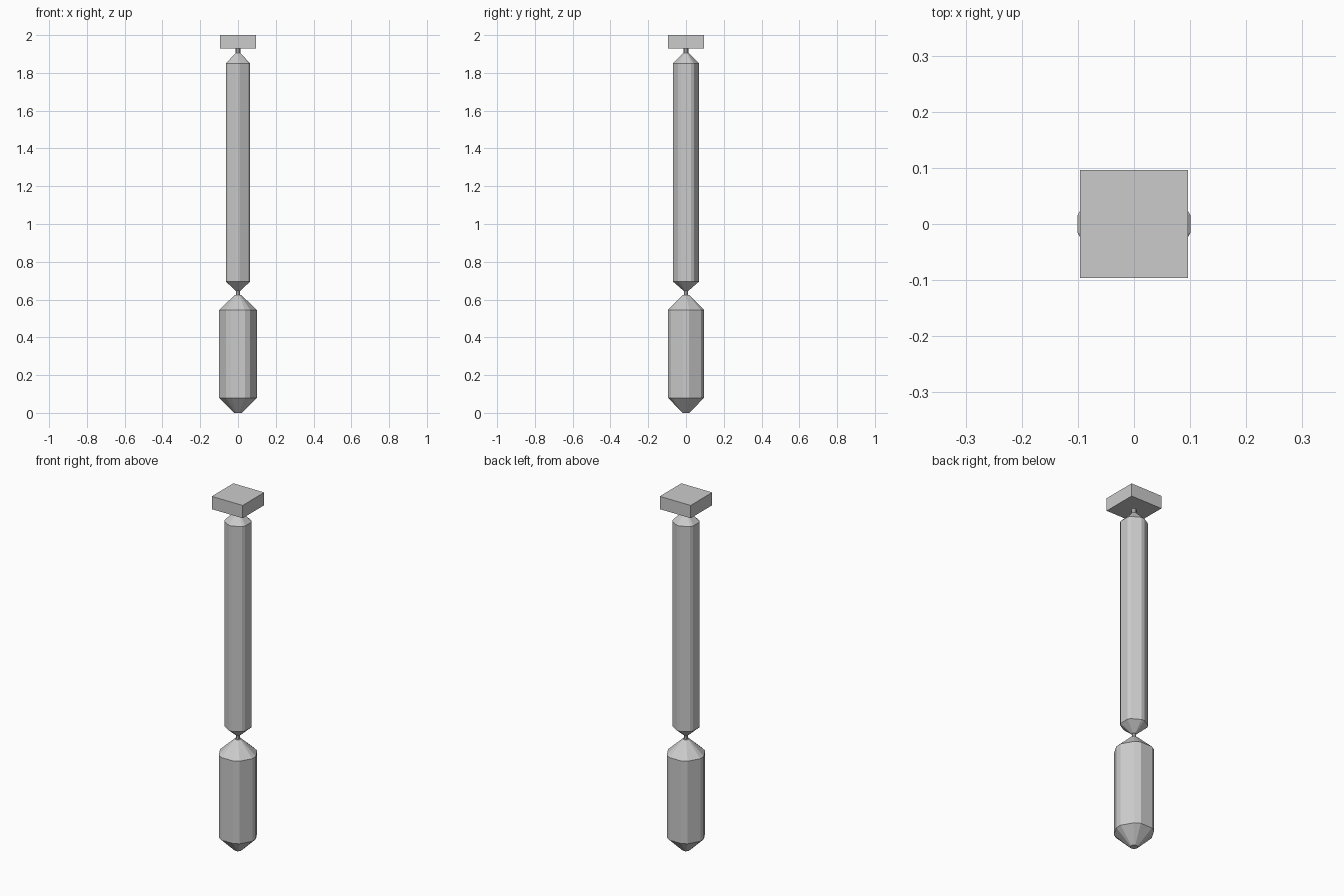
import bpy, bmesh
from math import cos, sin, pi, atan2, hypot

if "Cube" in bpy.data.objects:
    bpy.data.objects.remove(bpy.data.objects["Cube"])


def loft(name, section, levels):
    """Stack scaled copies of a cross-section; levels = (z, scale)."""
    bm = bmesh.new()
    rings = [[bm.verts.new((x * s, y * s, z)) for x, y in section] for z, s in levels]
    n = len(section)
    for a, b in zip(rings, rings[1:]):
        for i in range(n):
            j = (i + 1) % n
            bm.faces.new((a[i], a[j], b[j], b[i]))
    bm.faces.new(rings[0][::-1])
    bm.faces.new(rings[-1])
    bmesh.ops.recalc_face_normals(bm, faces=bm.faces)
    me = bpy.data.meshes.new(name)
    bm.to_mesh(me)
    bm.free()
    ob = bpy.data.objects.new(name, me)
    bpy.context.collection.objects.link(ob)
    return ob


def chamfered_hexagon(apothem, half_width, first_angle):
    """Hexagon with cut corners: wide flats alternating with narrow ones."""
    r, d = hypot(apothem, half_width), atan2(half_width, apothem)
    return [(r * cos(a + s * d), r * sin(a + s * d))
            for a in (first_angle + k * pi / 3 for k in range(6)) for s in (-1, 1)]


def circle(n):
    return [(cos(2 * pi * i / n), sin(2 * pi * i / n)) for i in range(n)]


# square mounting block
loft("mounting_block", [(-1, -1), (1, -1), (1, 1), (-1, 1)],
     [(1.928, 0.096), (2.0, 0.096)])

# long slim upper body, flats facing left and right
loft("upper_body", chamfered_hexagon(0.064, 0.027, 0),
     [(0.645, 0.16), (0.695, 1), (1.85, 1), (1.905, 0.2)])

# heavier lower body, flats facing front and back
loft("lower_body", chamfered_hexagon(0.095, 0.036, pi / 2),
     [(0.0, 0.2), (0.08, 1), (0.545, 1), (0.625, 0.16)])

# small pins joining the parts
loft("top_pin", circle(8), [(1.895, 0.012), (1.93, 0.012)])
loft("middle_pin", circle(8), [(0.62, 0.01), (0.65, 0.01)])
